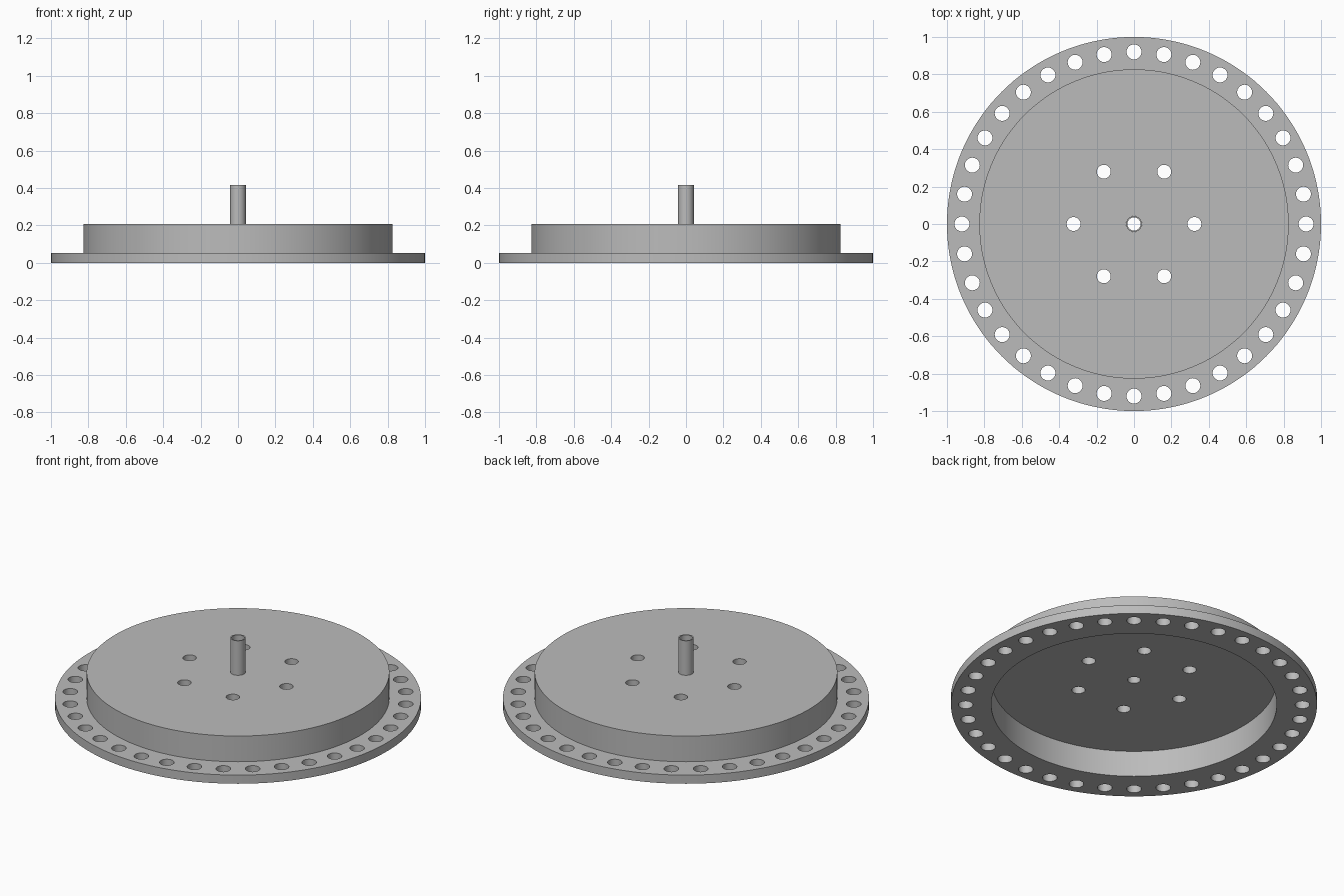
import bpy
import bmesh
from math import cos, sin, tau, radians
from mathutils import Matrix

cube = bpy.data.objects.get("Cube")
if cube:
    bpy.data.objects.remove(cube, do_unlink=True)

FLANGE_R, FLANGE_TOP = 1.0, 0.052
DRUM_R, DRUM_TOP = 0.827, 0.207
CAVITY_R, CAVITY_TOP = 0.78, 0.157
SPINDLE_R, BORE_R, SPINDLE_TOP = 0.042, 0.035, 0.415

grey = bpy.data.materials.new("plain grey")
grey.use_nodes = True
colour = (0.5, 0.5, 0.5, 1)
grey.diffuse_color = colour
grey.node_tree.nodes["Principled BSDF"].inputs["Base Color"].default_value = colour


def add_object(name, bm):
    bmesh.ops.recalc_face_normals(bm, faces=bm.faces)
    mesh = bpy.data.meshes.new(name)
    bm.to_mesh(mesh)
    bm.free()
    mesh.materials.append(grey)
    obj = bpy.data.objects.new(name, mesh)
    bpy.context.collection.objects.link(obj)
    return obj


def lathe(name, profile, segments):
    """Revolve a closed (radius, z) profile about the z axis."""
    bm = bmesh.new()
    rings = [[bm.verts.new((r * cos(tau * i / segments), r * sin(tau * i / segments), z))
              for i in range(segments)] for r, z in profile]
    for a, b in zip(rings, rings[1:] + rings[:1]):
        for i in range(segments):
            j = (i + 1) % segments
            bm.faces.new((a[i], a[j], b[j], b[i]))
    return add_object(name, bm)


def smooth(obj):
    bpy.ops.object.select_all(action="DESELECT")
    obj.select_set(True)
    bpy.context.view_layer.objects.active = obj
    bpy.ops.object.shade_smooth_by_angle(angle=radians(30))


# Hollow flanged drum, open underneath
housing = lathe("flanged_housing", [
    (CAVITY_R, 0), (FLANGE_R, 0), (FLANGE_R, FLANGE_TOP), (DRUM_R, FLANGE_TOP),
    (DRUM_R, DRUM_TOP), (SPINDLE_R, DRUM_TOP), (SPINDLE_R, CAVITY_TOP),
    (CAVITY_R, CAVITY_TOP)], 144)

# Drills for the rim bolt circle and the inner bolt circle
drills = bmesh.new()
for count, circle_r, hole_r in ((36, 0.92, 0.04), (6, 0.323, 0.037)):
    for i in range(count):
        a = tau * i / count
        bmesh.ops.create_cone(
            drills, cap_ends=True, segments=32, radius1=hole_r, radius2=hole_r, depth=1,
            matrix=Matrix.Translation((circle_r * cos(a), circle_r * sin(a), 0.1)))
cutter = add_object("hole_cutter", drills)
cutter.hide_render = True

cut = housing.modifiers.new("bolt holes", "BOOLEAN")
cut.operation = "DIFFERENCE"
cut.solver = "EXACT"
cut.object = cutter
bpy.context.view_layer.objects.active = housing
bpy.ops.object.modifier_apply(modifier=cut.name)
bpy.data.objects.remove(cutter, do_unlink=True)
smooth(housing)

# Hollow centre spindle, seated through the drum's top plate
spindle = lathe("centre_spindle", [
    (BORE_R, CAVITY_TOP), (SPINDLE_R, CAVITY_TOP),
    (SPINDLE_R, SPINDLE_TOP), (BORE_R, SPINDLE_TOP)], 48)
smooth(spindle)
